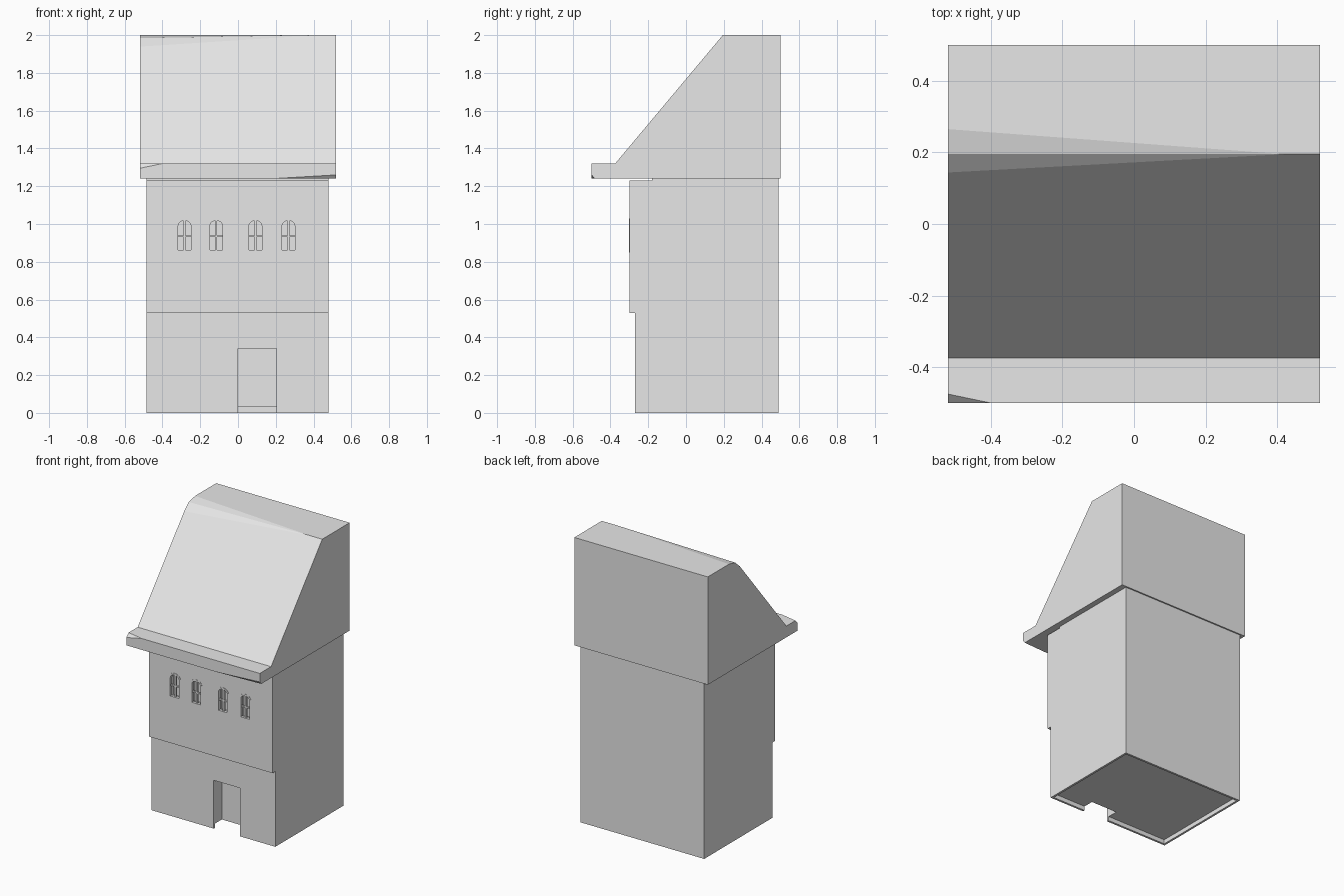
import bpy, bmesh, math
from mathutils import Vector

cube = bpy.data.objects.get("Cube")
if cube:
    bpy.data.objects.remove(cube, do_unlink=True)

grey = bpy.data.materials.new("plain_grey")
grey.use_nodes = True
grey.diffuse_color = (0.8, 0.8, 0.8, 1)
grey.node_tree.nodes["Principled BSDF"].inputs["Base Color"].default_value = (0.8, 0.8, 0.8, 1)


def prism(name, profile, axis, start, end, chamfers=()):
    """Extrude a 2D profile along x (y,z points) or y (x,z points), then slice corners off."""
    bm = bmesh.new()

    def place(p, d):
        return bm.verts.new((d, p[0], p[1]) if axis == "x" else (p[0], d, p[1]))
    face = bm.faces.new([place(p, start) for p in profile])
    new = bmesh.ops.extrude_face_region(bm, geom=[face])["geom"]
    shift = Vector((end - start, 0, 0) if axis == "x" else (0, end - start, 0))
    bmesh.ops.translate(bm, vec=shift, verts=[g for g in new if isinstance(g, bmesh.types.BMVert)])
    for a, b, c, outward in chamfers:
        a, b, c = Vector(a), Vector(b), Vector(c)
        n = (b - a).cross(c - a).normalized()
        if n.dot(Vector(outward)) < 0:
            n = -n
        bmesh.ops.bisect_plane(bm, geom=bm.verts[:] + bm.edges[:] + bm.faces[:],
                               plane_co=a, plane_no=n, clear_outer=True)
        rim = [e for e in bm.edges if e.is_boundary]
        if rim:
            bmesh.ops.edgeloop_fill(bm, edges=rim)
    bmesh.ops.recalc_face_normals(bm, faces=bm.faces[:])
    mesh = bpy.data.meshes.new(name)
    bm.to_mesh(mesh)
    bm.free()
    mesh.materials.append(grey)
    obj = bpy.data.objects.new(name, mesh)
    bpy.context.collection.objects.link(obj)
    return obj


def box(name, x, y, z):
    return prism(name, [(x[0], z[0]), (x[1], z[0]), (x[1], z[1]), (x[0], z[1])], "y", *y)


def carve(target, cutter):
    mod = target.modifiers.new("carve", "BOOLEAN")
    mod.operation, mod.solver, mod.object = "DIFFERENCE", "EXACT", cutter
    bpy.context.view_layer.objects.active = target
    bpy.ops.object.modifier_apply(modifier=mod.name)
    bpy.data.objects.remove(cutter, do_unlink=True)


def arch(cx, half, bottom, spring, top, steps=8):
    """Window outline with a shallow rounded head."""
    head = [(cx + half * math.cos(math.pi * i / steps),
             spring + (top - spring) * math.sin(math.pi * i / steps)) for i in range(steps + 1)]
    return [(cx - half, bottom), (cx + half, bottom)] + head


# Walls with the upper storey jutting forward
walls = prism("walls", [(-0.27, 0), (-0.27, 0.53), (-0.3, 0.53), (-0.3, 1.23), (-0.18, 1.23),
                        (-0.18, 1.24), (0.49, 1.24), (0.49, 0)], "x", -0.485, 0.48)

# Door recess and hollow underside
carve(walls, box("door_cutter", (0, 0.205), (-0.4, -0.18), (-0.1, 0.34)))
carve(walls, box("base_cutter", (-0.47, 0.465), (-0.255, 0.475), (-0.1, 0.03)))

# Arched windows: recess, frame and glazing bars
for i, cx in enumerate((-0.283, -0.115, 0.092, 0.267), 1):
    carve(walls, prism("window_cutter", arch(cx, 0.045, 0.85, 0.995, 1.03), "y", -0.4, -0.25))
    frame = prism(f"window_frame_{i}", arch(cx, 0.045, 0.85, 0.995, 1.03), "y", -0.302, -0.28)
    carve(frame, prism("frame_cutter", arch(cx, 0.034, 0.862, 0.99, 1.018), "y", -0.4, -0.2))
    box(f"window_mullion_{i}", (cx - 0.005, cx + 0.005), (-0.295, -0.28), (0.86, 1.02))
    box(f"window_crossbar_{i}", (cx - 0.036, cx + 0.036), (-0.294, -0.281), (0.93, 0.94))

# Roof with a worn ridge tapering along its length
ridge_end = (0.42, 0.195, 2)
worn = (-0.52, 0.195, 1.984)
prism("roof", [(0.5, 1.24), (0.5, 2), (0.195, 2), (-0.375, 1.32), (-0.375, 1.24)], "x", -0.52, 0.52,
      [(ridge_end, (-0.52, 0.265, 2), worn, (0, 0, 1)),
       (ridge_end, worn, (-0.52, 0.145, 1.94), (0, 0, 1))])

# Eave with two chipped corners
prism("eave", [(-0.375, 1.24), (-0.375, 1.32), (-0.5, 1.32), (-0.5, 1.24)], "x", -0.52, 0.52,
      [((-0.52, -0.475, 1.32), (-0.52, -0.5, 1.295), (-0.4, -0.5, 1.32), (-1, -1, 1)),
       ((0.52, -0.5, 1.26), (0.18, -0.5, 1.24), (0.52, -0.483, 1.24), (1, -1, -1))])
